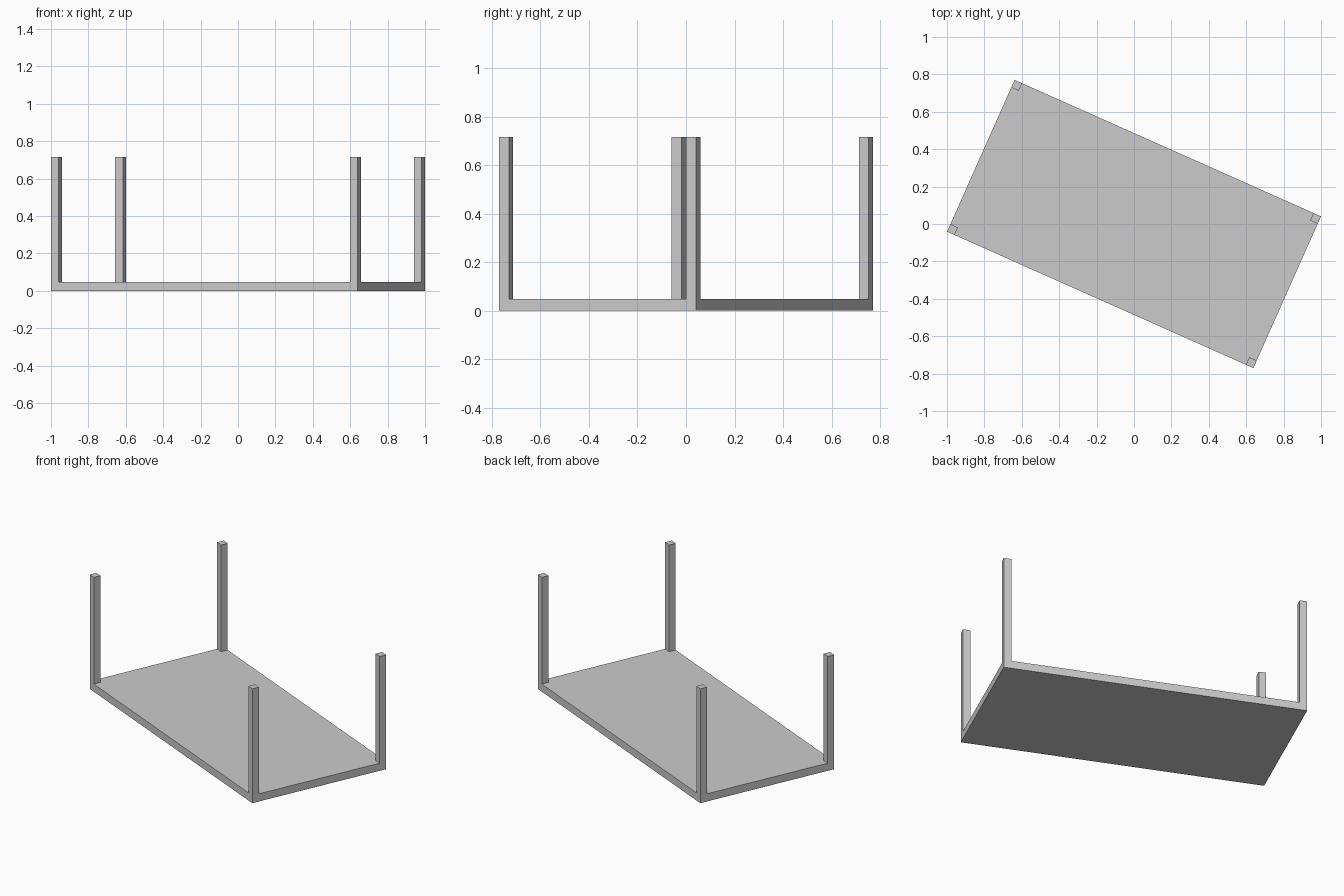
import bpy
from math import radians
from mathutils import Matrix

if "Cube" in bpy.data.objects:
    bpy.data.objects.remove(bpy.data.objects["Cube"])

# Upside-down table, turned about z
L, W, S = 1.793, 0.888, 0.044      # top length, top width, leg thickness
SLAB, TOP = 0.048, 0.717           # slab thickness, overall height
TURN = Matrix.Rotation(radians(-24), 4, 'Z')


def box(name, size, centre):
    bpy.ops.mesh.primitive_cube_add(size=1)
    ob = bpy.context.object
    ob.name = name
    ob.data.transform(TURN @ Matrix.Translation(centre) @ Matrix.Diagonal((*size, 1)))
    return ob


# Table top lying on the ground
box("table_top", (L, W, SLAB), (0, 0, SLAB / 2))

# Four square legs flush with the corners
for sx, xname in ((-1, "left"), (1, "right")):
    for sy, yname in ((-1, "front"), (1, "back")):
        box(f"{yname}_{xname}_leg", (S, S, TOP - SLAB),
            (sx * (L - S) / 2, sy * (W - S) / 2, (TOP + SLAB) / 2))
